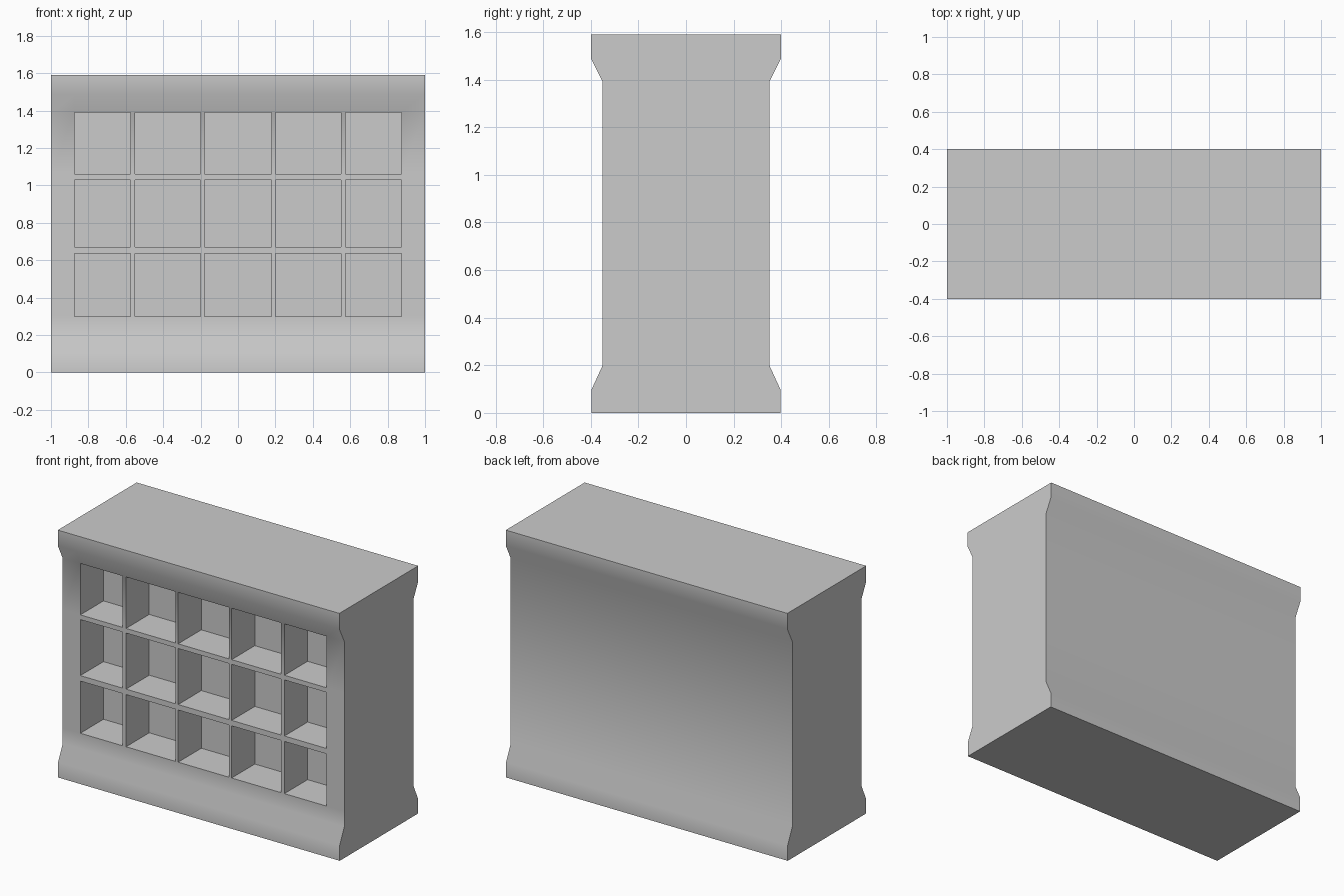
import bpy, bmesh, math

if "Cube" in bpy.data.objects:
    bpy.data.objects.remove(bpy.data.objects["Cube"])

# Pocket column and row limits, plus pocket depth
COLS = [(-0.875, -0.575), (-0.55, -0.20), (-0.18, 0.18), (0.20, 0.55), (0.575, 0.875)]
ROWS = [(0.30, 0.635), (0.67, 1.03), (1.06, 1.39)]
DEPTH = 0.235

# The pocket gaps in z: rows are (0.30-0.635), (0.67-1.03), (1.06-1.39)
row_lines = [z for r in ROWS for z in r]
col_lines = [-1.0] + [x for c in COLS for x in c] + [1.0]

# Side profile (y, z): front going up, then back going down
front = [(-0.396, 0), (-0.396, 0.10), (-0.35, 0.20)]
front += [(-0.35, z) for z in row_lines]
front += [(-0.40, 1.49), (-0.40, 1.59)]
back = [(0.40, 1.59), (0.40, 1.49), (0.35, 1.39), (0.35, 0.20), (0.396, 0.10), (0.396, 0)]
profile = front + back

# Sweep the profile along x
bm = bmesh.new()
rings = [[bm.verts.new((x, y, z)) for y, z in profile] for x in col_lines]
n = len(profile)
pockets = []
for i, (a, b) in enumerate(zip(rings, rings[1:])):
    for j in range(n):
        k = (j + 1) % n
        f = bm.faces.new((a[j], b[j], b[k], a[k]))
        # odd columns and alternate rows are pocket openings
        if i % 2 == 1 and j in (3, 5, 7):
            pockets.append(f)
bm.faces.new(rings[0])
bm.faces.new(rings[-1][::-1])

# Sink the pockets into the front
for f in bmesh.ops.extrude_discrete_faces(bm, faces=pockets)["faces"]:
    bmesh.ops.translate(bm, verts=f.verts, vec=(0, DEPTH, 0))
bmesh.ops.recalc_face_normals(bm, faces=bm.faces)

mesh = bpy.data.meshes.new("pigeonhole_counter")
bm.to_mesh(mesh)
bm.free()
obj = bpy.data.objects.new("pigeonhole_counter", mesh)
bpy.context.collection.objects.link(obj)
bpy.context.view_layer.objects.active = obj
obj.select_set(True)
bpy.ops.object.shade_smooth_by_angle(angle=math.radians(30))
